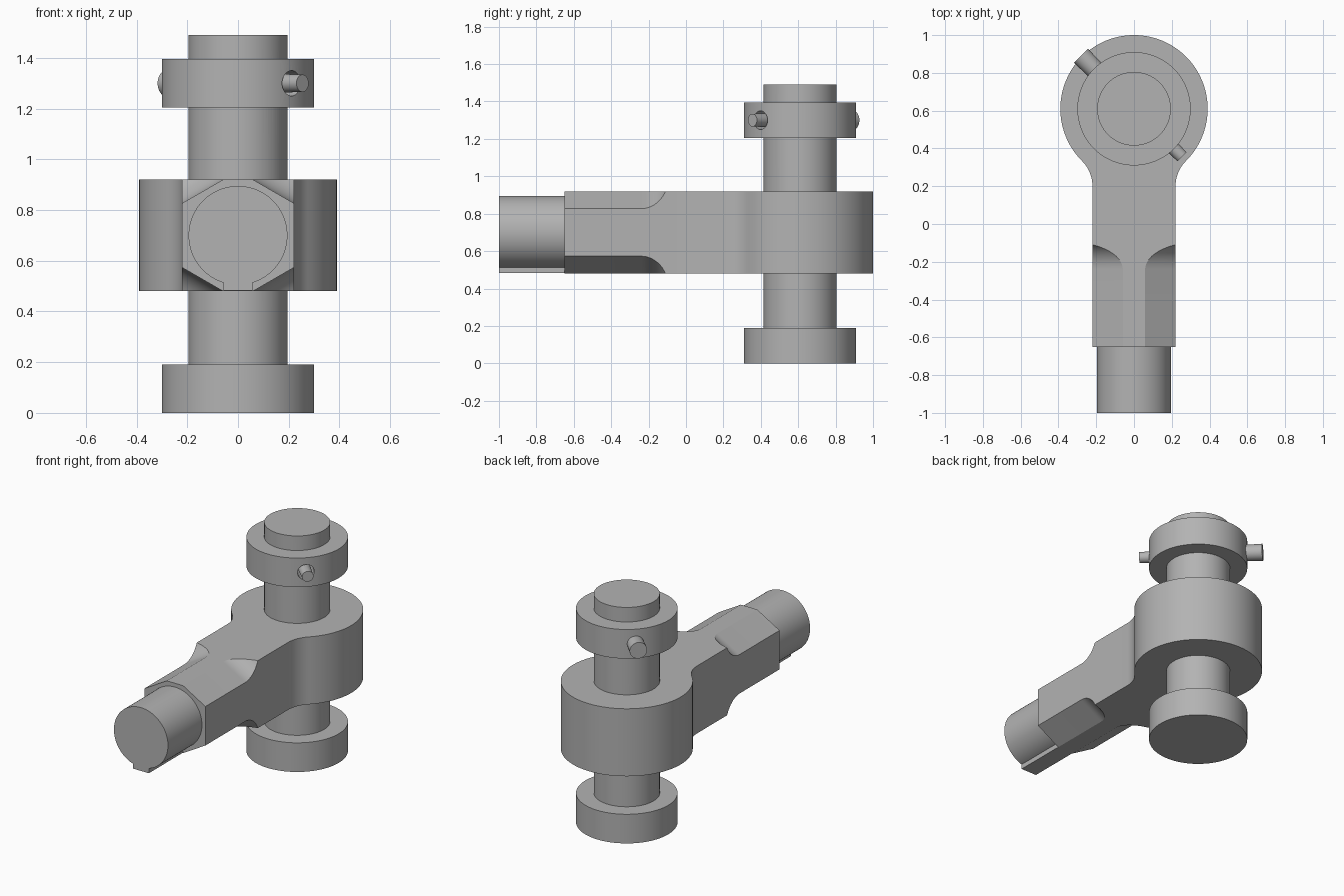
import bpy, bmesh
from math import sin, cos, pi, radians, sqrt
from mathutils import Vector, Matrix

cube = bpy.data.objects.get("Cube")
if cube:
    bpy.data.objects.remove(cube, do_unlink=True)

steel = bpy.data.materials.new("plain grey steel")
steel.use_nodes = True
GREY = (0.45, 0.45, 0.45, 1)
steel.diffuse_color = GREY
steel.node_tree.nodes["Principled BSDF"].inputs["Base Color"].default_value = GREY

EYE = Vector((0, 0.61, 0))      # axis of the clevis pin
ROD_Z = 0.70                    # height of the rod axis


def finish(name, bm):
    bmesh.ops.recalc_face_normals(bm, faces=bm.faces)
    mesh = bpy.data.meshes.new(name)
    bm.to_mesh(mesh)
    bm.free()
    mesh.materials.append(steel)
    ob = bpy.data.objects.new(name, mesh)
    bpy.context.collection.objects.link(ob)
    return ob


def prism(name, points, offset):
    """Extrude a closed outline along a vector."""
    bm = bmesh.new()
    face = bm.faces.new([bm.verts.new(p) for p in points])
    out = bmesh.ops.extrude_face_region(bm, geom=[face], use_keep_orig=True)
    verts = [v for v in out["geom"] if isinstance(v, bmesh.types.BMVert)]
    bmesh.ops.translate(bm, verts=verts, vec=offset)
    return finish(name, bm)


def rod(name, start, end, r1, r2=None, segments=96):
    """Round bar, or tapered bar, between two points."""
    start, end = Vector(start), Vector(end)
    axis = end - start
    turn = axis.to_track_quat('Z', 'Y').to_matrix().to_4x4()
    bm = bmesh.new()
    bmesh.ops.create_cone(bm, cap_ends=True, segments=segments, radius1=r1,
                          radius2=r2 or r1, depth=axis.length,
                          matrix=Matrix.Translation((start + end) / 2) @ turn)
    return finish(name, bm)


def cut(ob, cutter):
    mod = ob.modifiers.new("cut", 'BOOLEAN')
    mod.operation = 'DIFFERENCE'
    mod.solver = 'EXACT'
    mod.object = cutter
    bpy.context.view_layer.objects.active = ob
    bpy.ops.object.modifier_apply(modifier=mod.name)


def arc(cx, cy, r, a0, a1, n):
    return [(cx + r * cos(a0 + (a1 - a0) * i / n),
             cy + r * sin(a0 + (a1 - a0) * i / n)) for i in range(n + 1)]


# Rod end body: square shank flowing through fillets into a round eye
HALF, FILLET, HEAD = 0.22, 0.19, 0.39
fillet_y = EYE.y - sqrt((HEAD + FILLET) ** 2 - (HALF + FILLET) ** 2)
join = radians(45)
right_fillet = arc(HALF + FILLET, fillet_y, FILLET, pi, pi - join, 12)
head = arc(0, EYE.y, HEAD, -join, pi + join, 96)[1:-1]
left_fillet = [(-x, y) for x, y in reversed(right_fillet)]
outline = [(HALF, -0.65)] + right_fillet + head + left_fillet + [(-HALF, -0.65)]
body = prism("rod_end_body", [(x, y, ROD_Z - HALF) for x, y in outline], (0, 0, 2 * HALF))

# Wrench flats: four corners milled to a hexagon with curved run-outs
RUN = 0.146
mill = [(-0.8, HALF)] + arc(-0.24, HALF + RUN, RUN, -pi / 2, 0, 16) + [(-0.8, HALF + RUN)]
for sx in (-1, 1):
    for sz in (-1, 1):
        normal = Vector((sx * sin(pi / 6), 0, sz * cos(pi / 6)))
        along = normal.cross(Vector((0, 1, 0))) * 0.3
        centre = Vector((0, 0, ROD_Z))
        cutter = prism("flat_cutter",
                       [centre + Vector((0, y, 0)) + normal * h - along for y, h in mill],
                       along * 2)
        cut(body, cutter)
        bpy.data.objects.remove(cutter, do_unlink=True)

# Round shank with a key along its underside
shank = rod("shank", (0, -1, ROD_Z), (0, -0.64, ROD_Z), 0.195)
KEY = 0.057
key = prism("shank_key", [(-KEY, -1, 0.482), (KEY, -1, 0.482), (KEY, -1, 0.56), (-KEY, -1, 0.56)],
            (0, 0.36, 0))


# Clevis pin, its head and the retaining collar
def upright(name, z0, z1, r):
    return rod(name, EYE + Vector((0, 0, z0)), EYE + Vector((0, 0, z1)), r)


pin = upright("clevis_pin", 0.1, 1.49, 0.195)
pin_head = upright("pin_head", 0, 0.19, 0.3)
collar = upright("collar", 1.205, 1.395, 0.3)

# Cross hole and the tapered locking pin through it
mid = EYE + Vector((0, 0, 1.3))
across = Vector((1, -1, 0)).normalized()
drill = rod("hole_cutter", mid - across * 0.5, mid + across * 0.5, 0.05, segments=40)
for part in (pin, collar):
    cut(part, drill)
bpy.data.objects.remove(drill, do_unlink=True)
lock = rod("locking_pin", mid - across * 0.396, mid + across * 0.36, 0.0525, 0.034, 48)

# Smooth curved walls, keep machined edges crisp
bpy.ops.object.select_all(action='DESELECT')
for ob in (body, shank, key, pin, pin_head, collar, lock):
    ob.select_set(True)
bpy.context.view_layer.objects.active = body
bpy.ops.object.shade_smooth_by_angle(angle=radians(25))
